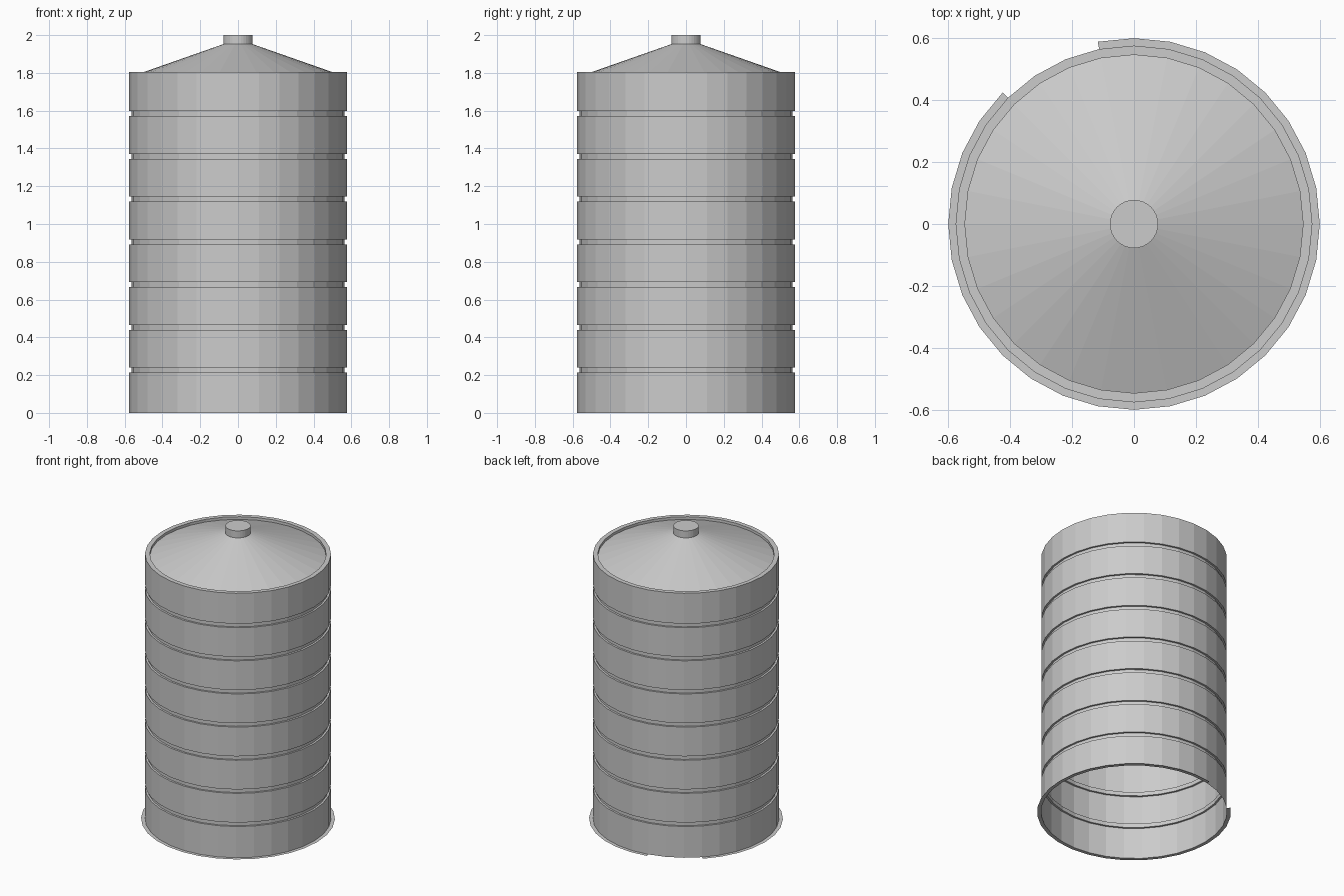
import bpy
import bmesh
from math import cos, sin, tau

SIDES = 32

if "Cube" in bpy.data.objects:
    bpy.data.objects.remove(bpy.data.objects["Cube"])

steel = bpy.data.materials.new("galvanised grey")
steel.use_nodes = True
grey = (0.6, 0.6, 0.6, 1)
steel.diffuse_color = grey
steel.node_tree.nodes["Principled BSDF"].inputs["Base Color"].default_value = grey


def lathe(name, profile, start=0, count=SIDES, cap=False):
    """Turn a (radius, height) profile, listed bottom to top, about z."""
    bm = bmesh.new()
    full = count == SIDES
    columns = []
    for i in range(count if full else count + 1):
        a = tau * (start + i) / SIDES
        columns.append([bm.verts.new((r * cos(a), r * sin(a), z)) for r, z in profile])
    for i in range(count):
        here, there = columns[i], columns[(i + 1) % len(columns)]
        for j in range(len(profile) - 1):
            bm.faces.new((here[j], there[j], there[j + 1], here[j + 1]))
    if cap:
        bm.faces.new([c[-1] for c in columns])
    mesh = bpy.data.meshes.new(name)
    bm.to_mesh(mesh)
    bm.free()
    mesh.materials.append(steel)
    obj = bpy.data.objects.new(name, mesh)
    bpy.context.collection.objects.link(obj)
    return obj


# Open-bottomed wall with seven square grooves, rolled in at the top rim
outer, groove, inner, top = 0.576, 0.563, 0.546, 1.806
eave = 1.788
wall = [(outer, 0)]
for k in range(7):
    low = 0.213 + 0.2263 * k
    high = low + 0.027
    wall += [(outer, low), (groove, low), (groove, high), (outer, high)]
wall += [(outer, top), (inner, top), (inner, eave)]
lathe("tank_wall", wall)

# Conical roof and the closed cap on its peak
lathe("roof", [(inner, eave), (0.078, 1.952)])
lathe("roof_cap", [(0.078, 1.952), (0.078, 2)], cap=True)

# Flat foot flange, left open for three facets at the back
lathe("foot_flange", [(0.6, 0), (outer, 0)], start=12, count=SIDES - 3)
